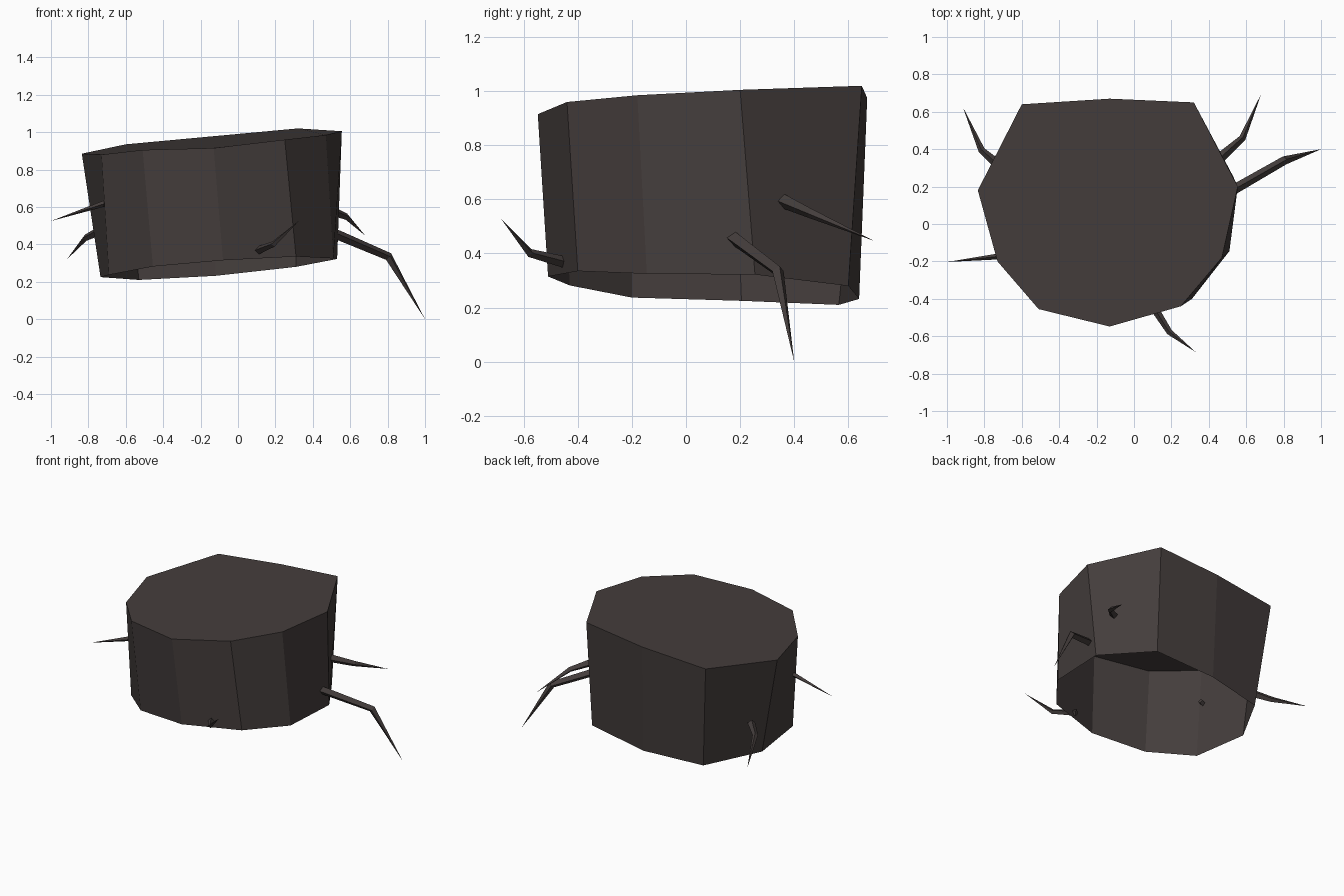
import bpy, bmesh
from mathutils import Vector

if "Cube" in bpy.data.objects:
    bpy.data.objects.remove(bpy.data.objects["Cube"])

bark = bpy.data.materials.new("dark_bark")
bark.diffuse_color = (0.058, 0.047, 0.045, 1)
bark.use_nodes = True
bark.node_tree.nodes["Principled BSDF"].inputs["Base Color"].default_value = bark.diffuse_color


def make_object(name, bm):
    mesh = bpy.data.meshes.new(name)
    bm.to_mesh(mesh)
    bm.free()
    mesh.materials.append(bark)
    obj = bpy.data.objects.new(name, mesh)
    bpy.context.collection.objects.link(obj)
    return obj


def bridge(bm, a, b):
    n = len(a)
    for i in range(n):
        j = (i + 1) % n
        bm.faces.new((a[i], a[j], b[j], b[i]))


# Trunk: irregular ten-sided shell, capped on top and open underneath
top = [(.555, .2, 1.005), (.32, .65, 1.02), (-.13, .67, .975), (-.6, .64, .935),
       (-.835, .18, .885), (-.73, -.2, .88), (-.51, -.455, .905),
       (-.13, -.548, .915), (.25, -.44, .96), (.47, -.18, .985)]
bottom = [(.53, .255, .322), (.31, .6, .28), (-.12, .64, .232), (-.53, .565, .21),
          (-.735, .205, .225), (-.69, -.2, .237), (-.455, -.43, .282),
          (-.08, -.51, .315), (.31, -.4, .335), (.51, -.145, .325)]
bm = bmesh.new()
upper = [bm.verts.new(p) for p in top]
lower = [bm.verts.new(p) for p in bottom]
bridge(bm, lower, upper)
bm.faces.new(upper)
make_object("hollow_trunk", bm)


# Twigs: bent four-sided spikes tapering to a point
def twig(name, points, radii):
    pts = [Vector(p) for p in points]
    bm = bmesh.new()
    rings = []
    for i, r in enumerate(radii):
        d = (pts[i + 1] - pts[max(i - 1, 0)]).normalized()
        side = d.cross(Vector((0, 0, 1))).normalized()
        up = side.cross(d)
        rings.append([bm.verts.new(pts[i] + o * r)
                      for o in (side, up, -side, -up)])
    for a, b in zip(rings, rings[1:]):
        bridge(bm, a, b)
    tip = bm.verts.new(pts[-1])
    last = rings[-1]
    for i in range(4):
        bm.faces.new((last[i], last[(i + 1) % 4], tip))
    bm.faces.new(rings[0][::-1])
    bmesh.ops.recalc_face_normals(bm, faces=bm.faces)
    make_object(name, bm)


twig("right_long_twig",
     [(.50, .165, .465), (.805, .34, .335), (1.0, .4, 0)], (.027, .023))
twig("right_back_twig",
     [(.45, .345, .6), (.58, .46, .548), (.68, .695, .447)], (.028, .018))
twig("left_back_twig",
     [(-.735, .325, .475), (-.815, .395, .435), (-.915, .625, .32)], (.025, .018))
twig("left_twig",
     [(-.69, -.165, .625), (-.74, -.175, .61), (-1.0, -.203, .525)], (.018, .015))
twig("front_twig",
     [(.105, -.445, .367), (.19, -.578, .402), (.33, -.685, .53)], (.022, .016))
